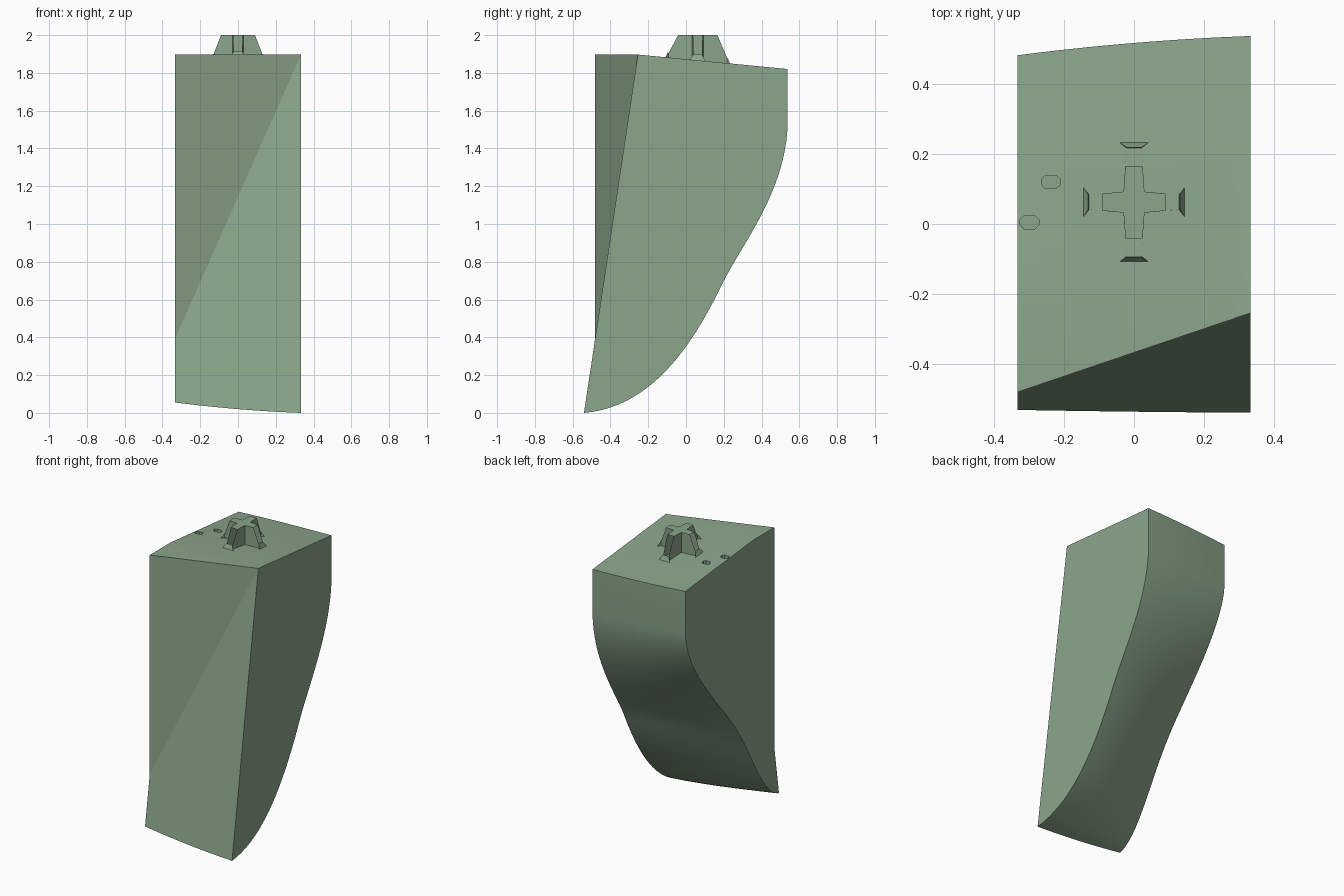
import bpy, bmesh, math
from mathutils import Vector

if "Cube" in bpy.data.objects:
    bpy.data.objects.remove(bpy.data.objects["Cube"])

mat = bpy.data.materials.new("sage")
mat.diffuse_color = (0.26, 0.38, 0.26, 1)
mat.use_nodes = True
mat.node_tree.nodes["Principled BSDF"].inputs["Base Color"].default_value = mat.diffuse_color


def top_z(y):
    return min(1.897, 1.897 - 0.0965 * (y + 0.255))


def make(name, bm):
    bmesh.ops.remove_doubles(bm, verts=bm.verts, dist=1e-5)
    bmesh.ops.recalc_face_normals(bm, faces=bm.faces)
    me = bpy.data.meshes.new(name)
    bm.to_mesh(me)
    bm.free()
    ob = bpy.data.objects.new(name, me)
    bpy.context.collection.objects.link(ob)
    me.materials.append(mat)
    return ob


def loft(name, rings, skip=(), caps=(True, True)):
    bm = bmesh.new()
    rs = [[bm.verts.new(p) for p in r] for r in rings]
    n = len(rs[0])
    for a, b in zip(rs, rs[1:]):
        for i in range(n):
            if i in skip:
                continue
            j = (i + 1) % n
            bm.faces.new((a[i], a[j], b[j], b[i]))
    for ring, cap in zip((rs[0], rs[-1]), caps):
        if cap:
            bm.faces.new(ring)
    return make(name, bm)


# Two joined bezier pieces through seven control points (y, z)
def s_curve(*pts, n=22):
    p = [Vector(q) for q in pts]
    out = [p[0]]
    for k in (0, 3):
        for i in range(1, n + 1):
            t = i / n
            s = 1 - t
            out.append(p[k] * s**3 + 3 * p[k + 1] * s * s * t
                       + 3 * p[k + 2] * s * t * t + p[k + 3] * t**3)
    return out


# Back profiles: the left side is cut deeper than the right
right = s_curve((-.54, 0), (-.2, .03), (.02, .32), (.2, .70),
                (.31, .91), (.525, 1.18), (.538, 1.52))
left = s_curve((-.532, .055), (-.36, .10), (-.25, .41), (-.09, .64),
               (.07, .88), (.46, 1.22), (.483, 1.53))


def section(x):
    t = (0.333 - x) / 0.666
    w = .45 * t + .55 * t * t
    pts = [a.lerp(b, w) for a, b in zip(right, left)]
    back = pts[-1].x
    front = -.481 + .226 * (1 - t)
    kink = (front + .54) / .285 * 1.897
    pts += [Vector((back, top_z(back))), Vector((-.255, 1.897)),
            Vector((front, 1.897)), Vector((front, kink))]
    return [(x, p.x, p.y) for p in pts]


N = 14
block = loft("block", [section(-.333 + .666 * i / N) for i in range(N + 1)])
bpy.context.view_layer.objects.active = block
block.select_set(True)
bpy.ops.object.shade_smooth_by_angle(angle=math.radians(7.5))

# Two small octagonal sockets in the top
for k, (cx, cy) in enumerate([(-.238, .12), (-.299, .005)]):
    shape = [(.027, .008), (.015, .019), (-.015, .019), (-.027, .008),
             (-.027, -.008), (-.015, -.019), (.015, -.019), (.027, -.008)]
    cutter = loft(f"socket_cutter_{k}", [[(cx + a, cy + b, z) for a, b in shape]
                                         for z in (1.81, 1.95)])
    cutter.hide_render = True
    cutter.hide_viewport = True
    cutter.display_type = 'WIRE'
    m = block.modifiers.new("socket", 'BOOLEAN')
    m.operation = 'DIFFERENCE'
    m.object = cutter
    m.solver = 'EXACT'

# Cross-shaped peg: two crossing hollow plates with open, sloping ends
CY = .0625


def plate_ring(turn, L, w, z=None):
    pts = []
    for a, b in ((L, -w), (L, w), (.03, .03), (-.03, .03),
                 (-L, w), (-L, -w), (-.03, -.03), (.03, -.03)):
        x, y = (-b, a + CY) if turn else (a, b + CY)
        pts.append((x, y, top_z(y) - .002 if z is None else z))
    return pts


for name, turn, low, high in (("peg_plate_side", 0, .142, .09), ("peg_plate_long", 1, .168, .104)):
    loft(name, [plate_ring(turn, low, .020), plate_ring(turn, high, .0245, 2.0)],
         skip=(0, 4), caps=(False, True))

# Flared foot at the end of each arm
for k, (c, s, L) in enumerate([(1, 0, .145), (0, 1, .171), (-1, 0, .145), (0, -1, .171)]):
    bm = bmesh.new()
    for a, w, h in ((L, .042, 0), (L - .014, .022, .034), (L - .016, .022, 0)):
        for b in (-w, w):
            x, y = a * c - b * s, a * s + b * c + CY
            bm.verts.new((x, y, top_z(y) + h - .002))
    bmesh.ops.convex_hull(bm, input=bm.verts)
    make(f"peg_foot_{k}", bm)
